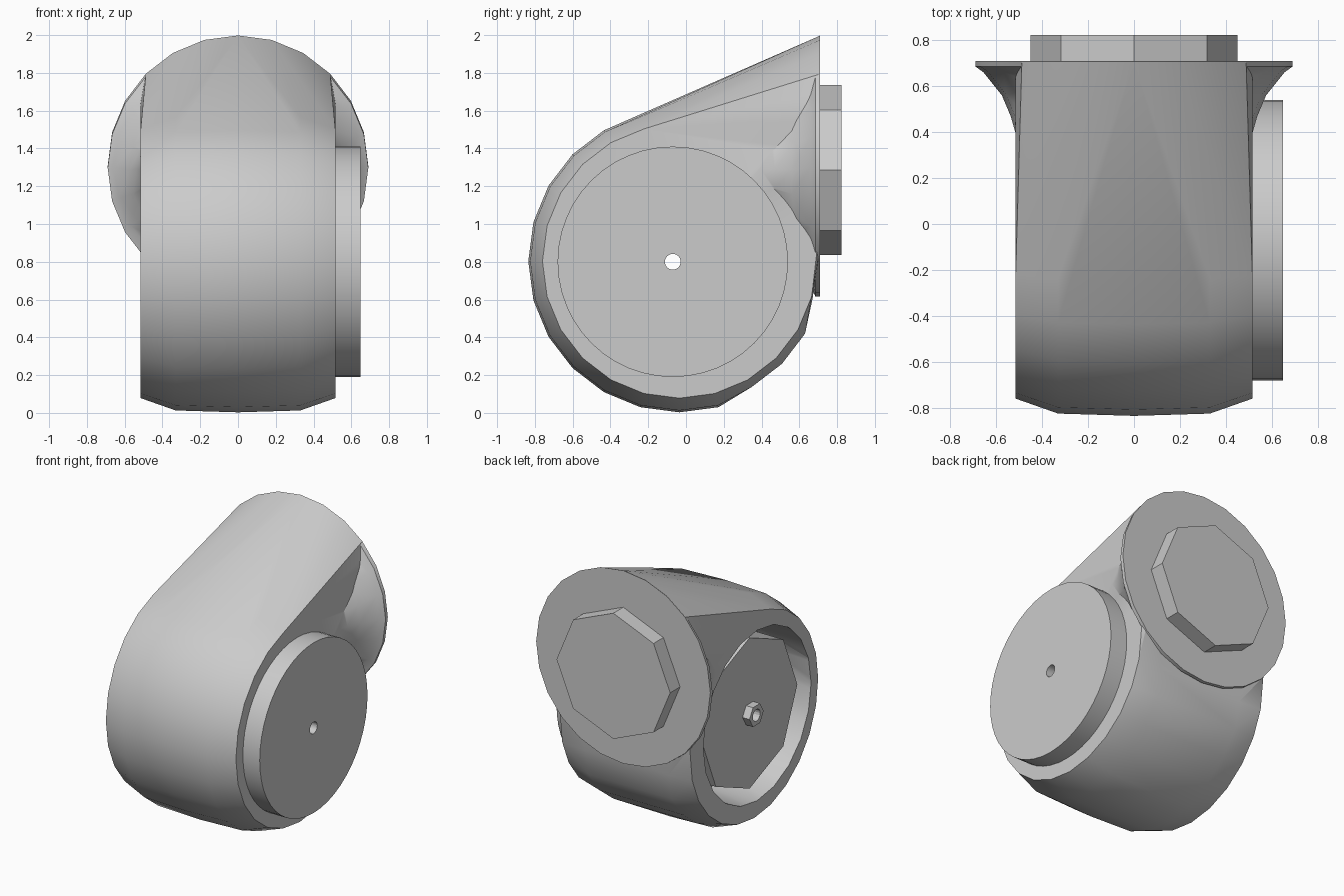
import bpy, bmesh
from math import sin, cos, pi, radians
from mathutils import Matrix

if "Cube" in bpy.data.objects:
    bpy.data.objects.remove(bpy.data.objects["Cube"], do_unlink=True)

grey = bpy.data.materials.new("plain grey")
grey.use_nodes = True
COLOUR = (0.6, 0.6, 0.6, 1)
grey.diffuse_color = COLOUR
grey.node_tree.nodes["Principled BSDF"].inputs["Base Color"].default_value = COLOUR

AXLE = (-0.07, 0.80)              # y and z of the joint's pivot
FLANGE_Z, FLANGE_R, BACK = 1.305, 0.69, 0.71
HALF = 0.515                      # half width of the housing


def finish(name, bm):
    bmesh.ops.recalc_face_normals(bm, faces=bm.faces[:])
    mesh = bpy.data.meshes.new(name)
    bm.to_mesh(mesh)
    bm.free()
    mesh.materials.append(grey)
    ob = bpy.data.objects.new(name, mesh)
    bpy.context.collection.objects.link(ob)
    return ob


def select(ob):
    bpy.ops.object.select_all(action='DESELECT')
    ob.select_set(True)
    bpy.context.view_layer.objects.active = ob


def smooth(ob, angle):
    select(ob)
    bpy.ops.object.shade_smooth_by_angle(angle=radians(angle))


def cylinder(name, axis, centre, start, end, radius, sides):
    """Cylinder running along x or y between start and end."""
    bm = bmesh.new()
    bmesh.ops.create_cone(bm, cap_ends=True, segments=sides,
                          radius1=radius, radius2=radius, depth=end - start)
    mid = (start + end) / 2
    if axis == 'X':
        turn, place = Matrix.Rotation(pi / 2, 4, 'Y'), (mid, *centre)
    else:
        turn, place = Matrix.Rotation(-pi / 2, 4, 'X'), (centre[0], mid, centre[1])
    bmesh.ops.transform(bm, matrix=Matrix.Translation(place) @ turn, verts=bm.verts[:])
    return finish(name, bm)


def combine(ob, other, operation):
    mod = ob.modifiers.new("combine", 'BOOLEAN')
    mod.operation, mod.object, mod.solver = operation, other, 'EXACT'
    select(ob)
    bpy.ops.object.modifier_apply(modifier=mod.name)
    bpy.data.objects.remove(other, do_unlink=True)


def bore(ob):
    combine(ob, cylinder("bore_cutter", 'X', AXLE, -1, 1, 0.042, 16), 'DIFFERENCE')


def clamp(v, limit):
    return max(-limit, min(limit, v))


def circle(sides):
    return [(cos(2 * pi * i / sides), sin(2 * pi * i / sides)) for i in range(sides)]


# Housing: crowned drum hulled together with the top of the rear flange;
# the crown is lower on the underside towards the back
bm = bmesh.new()
for x, r in ((0, 0.80), (0.33, 0.79), (HALF, 0.725)):
    for side in ((1, -1) if x else (1,)):
        for c, s in circle(24):
            rad = min(r, 0.768) if c > 0.3 and s < 0.1 else r
            bm.verts.new((x * side, min(-0.035 + rad * c, 0.67), 0.803 + rad * s))
for c, s in circle(24):
    bm.verts.new((clamp(FLANGE_R * c, HALF), BACK - 0.005, max(FLANGE_Z + FLANGE_R * s, 0.85)))
hull = bmesh.ops.convex_hull(bm, input=bm.verts[:])
loose = {v for v in hull["geom_interior"] + hull["geom_unused"]
         if isinstance(v, bmesh.types.BMVert)}
bmesh.ops.delete(bm, geom=list(loose), context='VERTS')
housing = finish("housing", bm)

# Flared rim swelling out to the round rear flange: y, half width, bottom, top
bm = bmesh.new()
rings = []
for y, w, low, high in ((0.36, 0.505, 0.98, 1.60), (0.47, 0.537, 0.90, 1.68),
                        (0.56, 0.575, 0.80, 1.77), (0.66, 0.655, 0.68, 1.92),
                        (0.685, 0.69, 0.615, 1.98), (BACK, 0.69, 0.615, 1.998)):
    mid, half = (low + high) / 2, (high - low) / 2
    rings.append([bm.verts.new((w * c, y, mid + half * s)) for c, s in circle(24)])
for a, b in zip(rings, rings[1:]):
    for i in range(24):
        j = (i + 1) % 24
        bm.faces.new((a[i], a[j], b[j], b[i]))
bm.faces.new(rings[0])
bm.faces.new(rings[-1])
combine(housing, finish("flare", bm), 'UNION')

# Deep round socket in the right side, and the bore through the axle
combine(housing, cylinder("socket_cutter", 'X', AXLE, -0.80, -0.15, 0.61, 20), 'DIFFERENCE')
bore(housing)
smooth(housing, 30)

# Turning disc on the left side
disc = cylinder("turning_disc", 'X', AXLE, 0.50, 0.648, 0.61, 48)
bore(disc)
smooth(disc, 30)

# Eight-sided plate standing in the socket, with a hexagonal hub on it
plate = cylinder("socket_plate", 'X', AXLE, -0.455, -0.14, 0.54, 8)
bore(plate)
hub = cylinder("socket_hub", 'X', AXLE, -0.51, -0.44, 0.08, 6)
bore(hub)

# Eight-sided mounting boss on the rear flange
cylinder("mounting_boss", 'Y', (0, 1.285), BACK - 0.02, 0.822, 0.45, 8)
